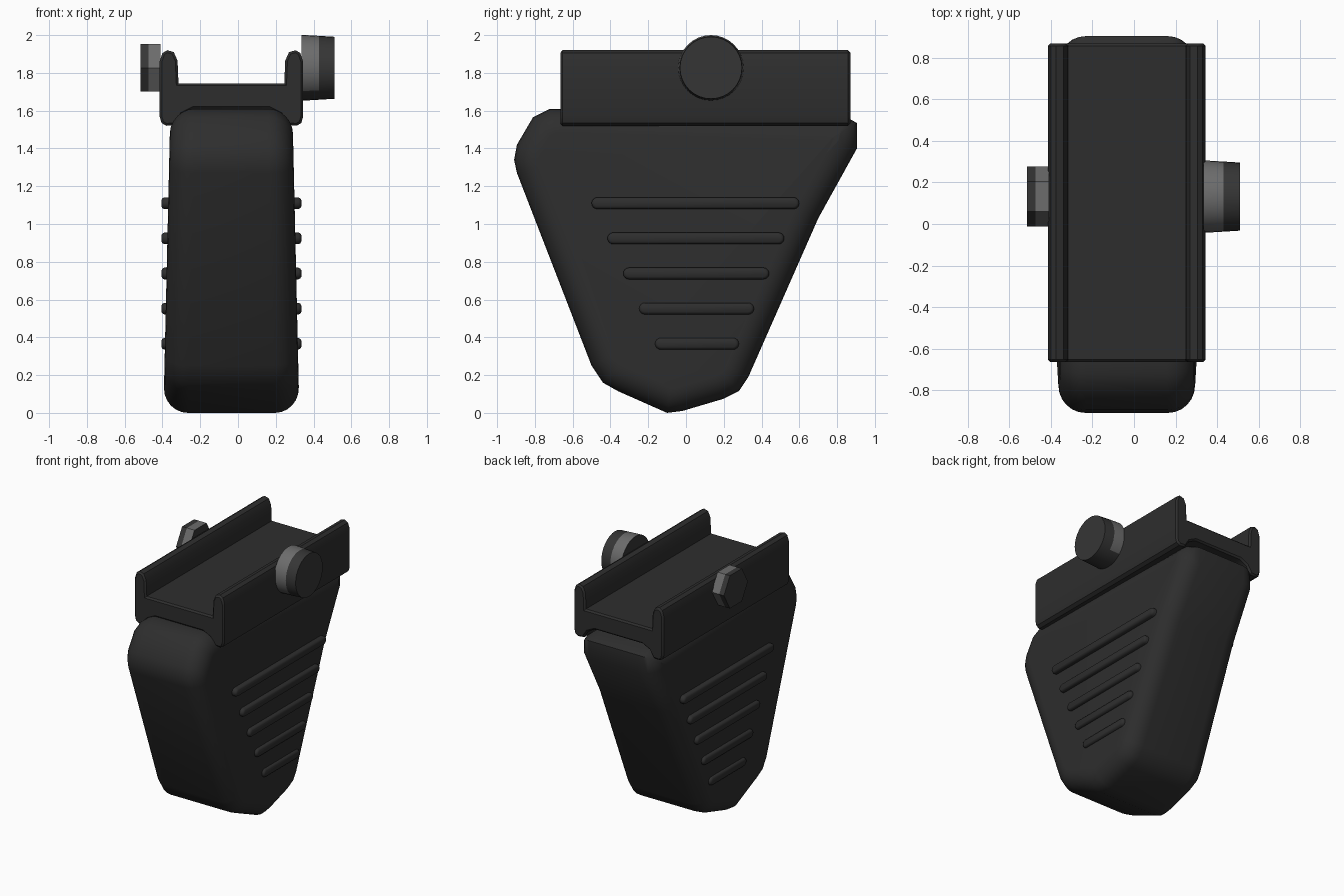
import bpy, bmesh, math
from mathutils import Vector

if "Cube" in bpy.data.objects:
    bpy.data.objects.remove(bpy.data.objects["Cube"])

CX = -0.035  # centre plane of grip and rail


def mat(name, v):
    m = bpy.data.materials.new(name)
    m.diffuse_color = (v, v, v, 1)
    m.use_nodes = True
    m.node_tree.nodes["Principled BSDF"].inputs["Base Color"].default_value = m.diffuse_color
    return m


BLACK = mat("matte black", 0.027)
DARK = mat("dark steel", 0.036)
GREY = mat("worn steel", 0.15)


def finish(name, bm, mats, angle=40):
    bmesh.ops.recalc_face_normals(bm, faces=bm.faces)
    me = bpy.data.meshes.new(name)
    bm.to_mesh(me)
    bm.free()
    ob = bpy.data.objects.new(name, me)
    bpy.context.collection.objects.link(ob)
    for m in mats:
        me.materials.append(m)
    bpy.ops.object.select_all(action='DESELECT')
    ob.select_set(True)
    bpy.context.view_layer.objects.active = ob
    bpy.ops.object.shade_smooth_by_angle(angle=math.radians(angle))
    return ob


def loft(bm, rings):
    """Skin closed rings of points and cap both ends."""
    vs = [[bm.verts.new(p) for p in r] for r in rings]
    n = len(vs[0])
    for a, b in zip(vs, vs[1:]):
        for i in range(n):
            bm.faces.new((a[i], a[(i + 1) % n], b[(i + 1) % n], b[i]))
    bm.faces.new(vs[0])
    bm.faces.new(vs[-1])


def inset(pts, d):
    """Offset a counter-clockwise outline inwards by d."""
    out = []
    for i, p in enumerate(pts):
        p = Vector(p)
        e1 = (p - Vector(pts[i - 1])).normalized()
        e2 = (Vector(pts[(i + 1) % len(pts)]) - p).normalized()
        n1, n2 = Vector((-e1.y, e1.x)), Vector((-e2.y, e2.x))
        out.append(p + (n1 + n2) * d / (1 + n1.dot(n2)))
    return out


# grip body: side outline with rounded rims, slightly narrower at the top
outline = [(-0.10, 0), (-0.02, 0.01), (0.20, 0.075), (0.28, 0.115), (0.33, 0.19),
           (0.70, 1.03), (0.905, 1.40), (0.905, 1.535), (0.84, 1.57), (-0.64, 1.61),
           (-0.72, 1.61), (-0.81, 1.565), (-0.895, 1.42), (-0.91, 1.34),
           (-0.895, 1.27), (-0.50, 0.25), (-0.44, 0.16), (-0.36, 0.115)]
R = 0.13
half = [(R * (1 - math.sin(a)), R * (1 - math.cos(a)))
        for a in [math.radians(90 * i / 6) for i in range(7)]]
rings = []
for side in (-1, 1):
    for d, drop in (half if side < 0 else half[::-1]):
        rings.append([(CX + side * (0.36 - 0.023 * z - drop), y, z)
                      for y, z in inset(outline, d)])
bm = bmesh.new()
loft(bm, rings)
finish("grip_body", bm, [BLACK], 50)

# finger ridges on both sides
for k in range(5):
    z0 = 1.11 - 0.186 * k
    y0, y1 = -0.50 + 0.084 * k, 0.60 - 0.08 * k
    r = 0.031
    stadium = []
    for yc, a0 in ((y1 - r, -90), (y0 + r, 90)):
        for i in range(9):
            a = math.radians(a0 + 22.5 * i)
            stadium.append((yc + r * math.cos(a), z0 + r * math.sin(a)))
    for side, label in ((-1, "left"), (1, "right")):
        bm = bmesh.new()
        loft(bm, [[(CX + side * x, y, z) for y, z in inset(stadium, d)]
                  for x, d in ((0.31, 0), (0.355, 0), (0.365, 0.005), (0.37, 0.014))])
        finish(f"ridge_{label}_{k + 1}", bm, [BLACK], 60)

# rail clamp: channel cross-section mirrored about the centre plane
right = [(0.20, 1.61), (0.26, 1.58), (0.295, 1.525), (0.345, 1.52), (0.37, 1.535), (0.38, 1.57),
         (0.38, 1.86), (0.365, 1.905), (0.34, 1.92), (0.305, 1.91), (0.285, 1.865),
         (0.28, 1.745)]
section = right + [(-x, z) for x, z in reversed(right)]
bm = bmesh.new()
loft(bm, [[(CX + x, y, z) for x, z in inset(section, d)]
          for y, d in ((-0.665, 0.012), (-0.653, 0), (0.858, 0), (0.87, 0.012))])
finish("rail_clamp", bm, [BLACK], 35)


# screw knob and hex nut: turned about the x axis, inner half of the rim is worn
def turned(name, sides, stations, base, worn_x, low):
    yc, zc = 0.132, 1.827
    bm = bmesh.new()
    loft(bm, [[(x, yc + r * math.cos(2 * math.pi * i / sides),
                zc + r * math.sin(2 * math.pi * i / sides)) for i in range(sides)]
              for x, r in stations])
    for f in bm.faces:
        c = f.calc_center_median()
        if len(f.verts) == 4 and abs(c.x) < worn_x and c.z > zc + low:
            f.material_index = 1
    return finish(name, bm, [base, GREY], 35)


turned("clamp_knob", 32, [(0.335, 0.173), (0.36, 0.173), (0.43, 0.169), (0.51, 0.164)],
       DARK, 0.43, -0.11)
turned("hex_nut", 6, [(-0.41, 0.145), (-0.475, 0.145), (-0.515, 0.145)],
       DARK, 0.475, -0.2)
